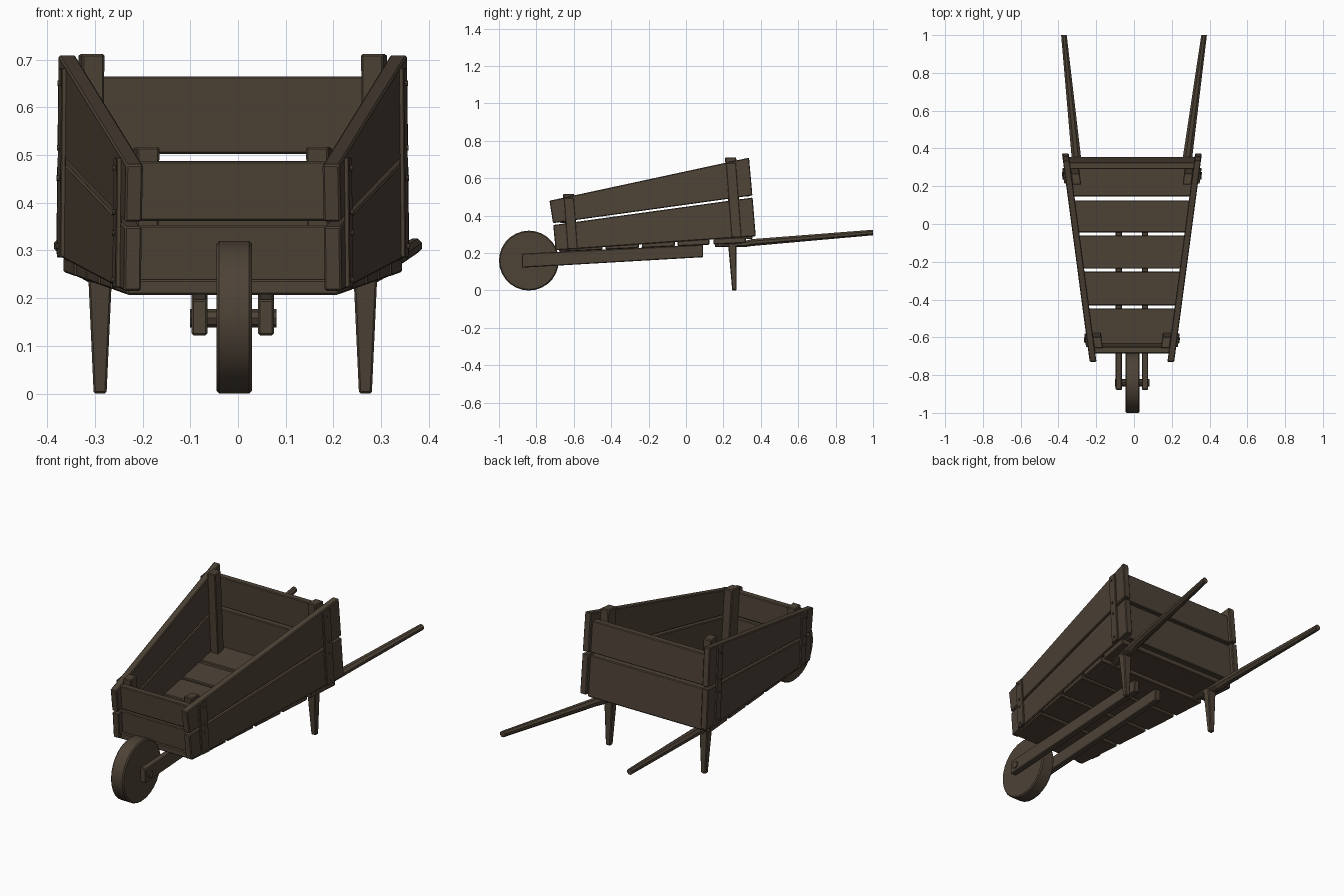
import bpy, bmesh, math

if "Cube" in bpy.data.objects:
    bpy.data.objects.remove(bpy.data.objects["Cube"])

wood = bpy.data.materials.new("dark weathered wood")
wood.diffuse_color = (0.075, 0.055, 0.037, 1)
wood.use_nodes = True
wood.node_tree.nodes["Principled BSDF"].inputs["Base Color"].default_value = wood.diffuse_color
C = -0.011          # centre line of the cart body
LEAN = -0.075       # y shift per unit of height (body is tilted)


def loft(name, rings, bevel=0.004, smooth=False):
    """Skin a list of equal-length point rings, capped at both ends."""
    bm = bmesh.new()
    vs = [[bm.verts.new(p) for p in r] for r in rings]
    n = len(vs[0])
    for a, b in zip(vs, vs[1:]):
        for i in range(n):
            j = (i + 1) % n
            bm.faces.new((a[i], a[j], b[j], b[i]))
    bm.faces.new(vs[0][::-1])
    bm.faces.new(vs[-1])
    bmesh.ops.recalc_face_normals(bm, faces=bm.faces)
    me = bpy.data.meshes.new(name)
    bm.to_mesh(me)
    bm.free()
    me.materials.append(wood)
    ob = bpy.data.objects.new(name, me)
    bpy.context.collection.objects.link(ob)
    if bevel:
        m = ob.modifiers.new("bevel", 'BEVEL')
        m.width, m.segments = bevel, 1
    if smooth:
        bpy.ops.object.select_all(action='DESELECT')
        bpy.context.view_layer.objects.active = ob
        ob.select_set(True)
        bpy.ops.object.shade_smooth_by_angle(angle=math.radians(30))
    return ob


def disc(x, y, z, r, n):
    return [(x, y + r * math.cos(2 * math.pi * i / n), z + r * math.sin(2 * math.pi * i / n)) for i in range(n)]


def half(y):
    """Outer half width of the body, widening to the rear."""
    return 0.225 + (y + 0.72) * 0.133


def slab(name, yz, s, a, b, bevel=0.004):
    """Side-view profile set between two offsets from the body's outer face."""
    return loft(name, [[(C + s * (half(y) + o), y, z) for y, z in yz] for o in (a, b)], bevel)


def cross_board(name, y, z0, z1, thick, zref):
    """Board across the body, leaning with it; y is its outer face at zref."""
    d = thick if y < 0 else -thick
    prof = []
    for z, o in ((z0, 0), (z0, d), (z1, d), (z1, 0)):
        prof.append((y + (z - zref) * LEAN + o, z))
    loft(name, [[(C + s * (half(yy) - 0.03), yy, z) for yy, z in prof] for s in (-1, 1)])


# wheel and axle
r, w = 0.16, 0.0375
loft("wheel", [disc(C + 0.003 + x, -0.84, 0.16, q, 28) for x, q in
               ((-w, r - 0.006), (-w + 0.006, r), (w - 0.006, r), (w, r - 0.006))], 0, True)
loft("axle", [disc(C + x, -0.84, 0.158, 0.019, 8) for x in (-0.09, 0.092)], 0)

# floor planks
def floor_z(y):
    return 0.207 + (y + 0.68) * 0.047

for i, (a, b) in enumerate(((-0.68, -0.447), (-0.431, -0.252), (-0.236, -0.06), (-0.045, 0.125), (0.146, 0.32))):
    rings = []
    for y in (a, b):
        h, z = half(y) - 0.008, floor_z(y)
        rings.append([(C - h, y, z), (C + h, y, z), (C + h, y, z + 0.032), (C - h, y, z + 0.032)])
    loft(f"floor_plank_{i + 1}", rings)

# front and back boards
cross_board("front_board_lower", -0.665, 0.225, 0.353, 0.035, 0.22)
cross_board("front_board_upper", -0.665, 0.362, 0.487, 0.035, 0.22)
cross_board("back_board_lower", 0.355, 0.275, 0.488, 0.035, 0.28)
cross_board("back_board_upper", 0.355, 0.502, 0.665, 0.035, 0.28)

for s, side in ((-1, "left"), (1, "right")):
    # side boards
    slab(f"{side}_board_lower", ((-0.697, 0.215), (0.373, 0.29), (0.356, 0.497), (-0.71, 0.35)), s, -0.036, 0)
    slab(f"{side}_board_upper", ((-0.711, 0.36), (0.355, 0.508), (0.337, 0.71), (-0.73, 0.48)), s, -0.036, 0)
    # inner posts, outer battens and nails
    for end, y, z0, z1, zb, zt in (("front", -0.628, 0.225, 0.517, 0.222, 0.495),
                                   ("rear", 0.238, 0.265, 0.712, 0.285, 0.682)):
        def yy(z):
            return y + (z - z1) * LEAN
        slab(f"{end}_{side}_post", [(yy(z) + o, z) for z, o in
             ((z0, -0.03), (z0, 0.03), (z1, 0.03), (z1, -0.03))], s, -0.08, -0.033)
        slab(f"{end}_{side}_batten", [(yy(z) + o, z) for z, o in
             ((zb, -0.026), (zb, 0.026), (zt, 0.026), (zt, -0.026))], s, -0.002, 0.009, 0.002)
        for k in (0.06, 0.42, 0.58, 0.92):
            z = zb + (zt - zb) * k
            x = C + s * (half(yy(z)) + 0.005)
            loft(f"{end}_{side}_nail", [disc(x + s * d, yy(z), z, 0.006, 8) for d in (0, 0.009)], 0)
    # wheel beams under the floor
    loft(f"{side}_wheel_beam", [[(C + s * x, y, z) for y, z in
         ((-0.878, 0.122), (0.092, 0.178), (0.092, 0.245), (-0.878, 0.197))] for x in (0.053, 0.086)])
    # tapered legs
    rings = []
    for z, y, hx, hy in ((0, 0.259, 0.0135, 0.012), (0.25, 0.247, 0.025, 0.022)):
        rings.append([(C + s * 0.278 + a * hx, y + b * hy, z) for a, b in ((-1, -1), (1, -1), (1, 1), (-1, 1))])
    loft(f"{side}_leg", rings)
    # handles: flat under the floor, round grip behind
    rings = []
    for x, y, z, rx, rz in ((C + s * 0.267, 0.155, 0.238, 0.024, 0.007), (C + s * 0.288, 0.31, 0.247, 0.029, 0.017),
                            (C + s * 0.294, 0.35, 0.256, 0.027, 0.02), (s * 0.371, 1.0, 0.31, 0.016, 0.016)):
        rings.append([(x + rx * math.cos(math.pi * (i + 0.5) / 4), y, z + rz * math.sin(math.pi * (i + 0.5) / 4))
                      for i in range(8)])
    loft(f"{side}_handle", rings, 0)
